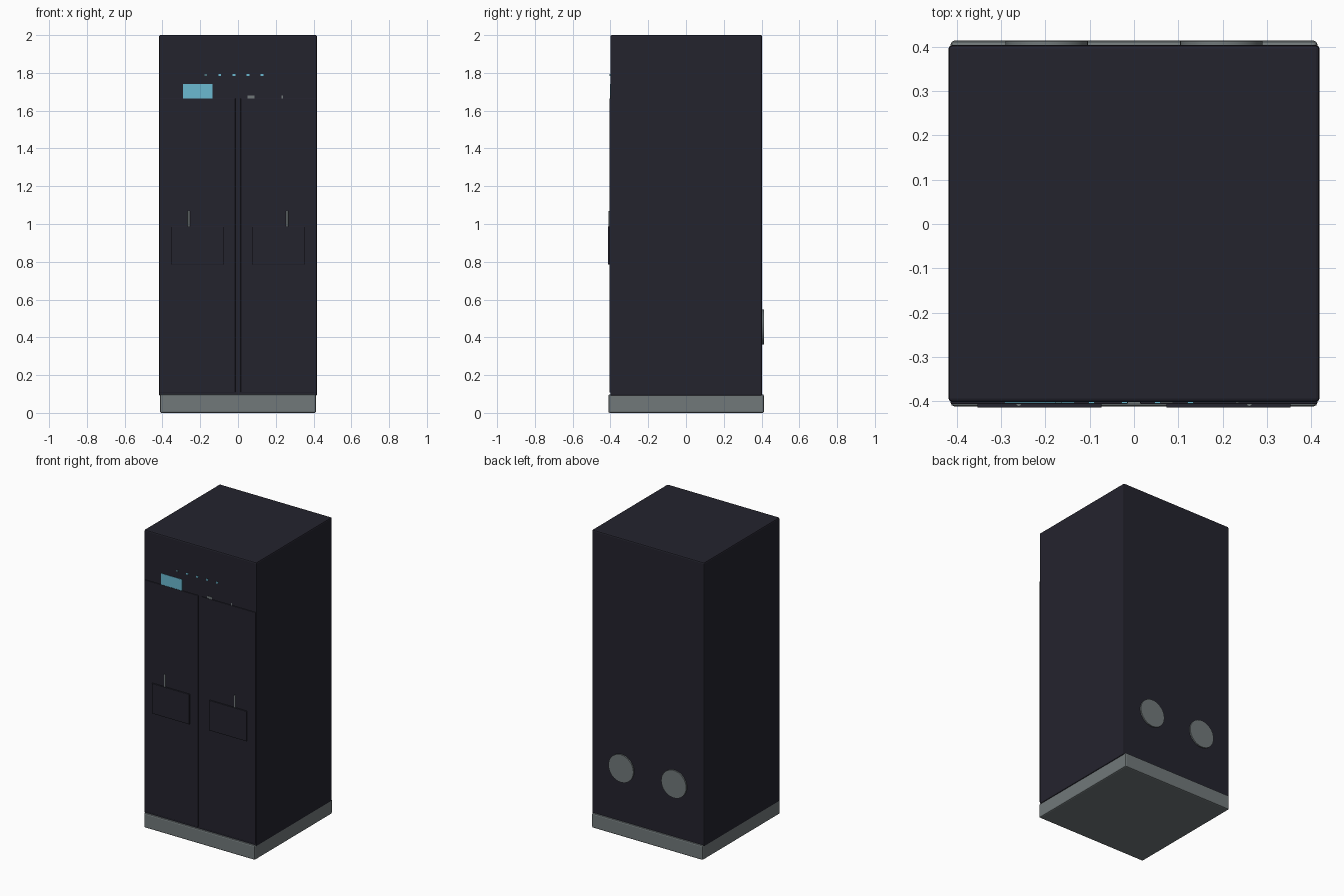
import bpy, math

if "Cube" in bpy.data.objects:
    bpy.data.objects.remove(bpy.data.objects["Cube"])


def material(name, rgb):
    m = bpy.data.materials.new(name)
    m.diffuse_color = (*rgb, 1.0)
    m.use_nodes = True
    m.node_tree.nodes["Principled BSDF"].inputs["Base Color"].default_value = m.diffuse_color
    return m


DARK = material("dark_navy", (0.0175, 0.0168, 0.0270))
GREY = material("grey_metal", (0.165, 0.190, 0.195))
CYAN = material("cyan_light", (0.145, 0.490, 0.640))
TEAL = material("dim_teal", (0.07, 0.16, 0.19))


def box(name, x, y, z, mat, bevel=0.0):
    """Box from (min, max) ranges on each axis."""
    bpy.ops.mesh.primitive_cube_add(
        size=1, location=[(r[0] + r[1]) / 2 for r in (x, y, z)])
    ob = bpy.context.object
    ob.name = name
    ob.scale = [r[1] - r[0] for r in (x, y, z)]
    bpy.ops.object.transform_apply(location=False, rotation=False, scale=True)
    ob.data.materials.append(mat)
    if bevel:
        mod = ob.modifiers.new("bevel", 'BEVEL')
        mod.width = bevel
        mod.segments = 2
    return ob


def cylinder(name, radius, depth, loc, rot, mat, sides=32):
    bpy.ops.mesh.primitive_cylinder_add(
        vertices=sides, radius=radius, depth=depth, location=loc, rotation=rot)
    ob = bpy.context.object
    ob.name = name
    ob.data.materials.append(mat)
    bpy.ops.object.shade_smooth_by_angle(angle=math.radians(40))
    return ob


# Cabinet body and plinth
box("cabinet_body", (-0.418, 0.418), (-0.401, 0.403), (0.09, 2.0), DARK, 0.008)
box("plinth", (-0.413, 0.413), (-0.411, 0.413), (0.0, 0.098), GREY, 0.008)

# Two doors, each with a plate and an upright handle behind it
for side, s in (("left", -1), ("right", 1)):
    box(side + "_door", sorted((s * 0.014, s * 0.413)), (-0.406, -0.39),
        (0.108, 1.665), DARK, 0.003)
    box(side + "_plate", sorted((s * 0.073, s * 0.353)), (-0.414, -0.404),
        (0.785, 0.987), DARK, 0.002)
    cylinder(side + "_handle", 0.0065, 0.17, (s * 0.26, -0.4045, 0.985),
             (0, 0, 0), GREY, 16)
    # Round vents on the back
    cylinder(side + "_back_vent", 0.093, 0.02, (s * 0.1965, 0.402, 0.455),
             (math.pi / 2, 0, 0), GREY, 32)

# Display screen on the header
box("screen", (-0.292, -0.134), (-0.4035, -0.398), (1.64, 1.74), CYAN)

# Row of indicator lights
for i in range(5):
    x = -0.17 + i * 0.0743
    box("indicator_%d" % (i + 1), (x - 0.007, x + 0.007), (-0.4045, -0.398),
        (1.784, 1.794), TEAL if i == 0 else CYAN)

# Small slots peeking out above the right door
box("card_slot", (0.05, 0.088), (-0.4035, -0.398), (1.655, 1.68), GREY)
box("key_slot", (0.229, 0.237), (-0.4035, -0.398), (1.655, 1.68), GREY)
